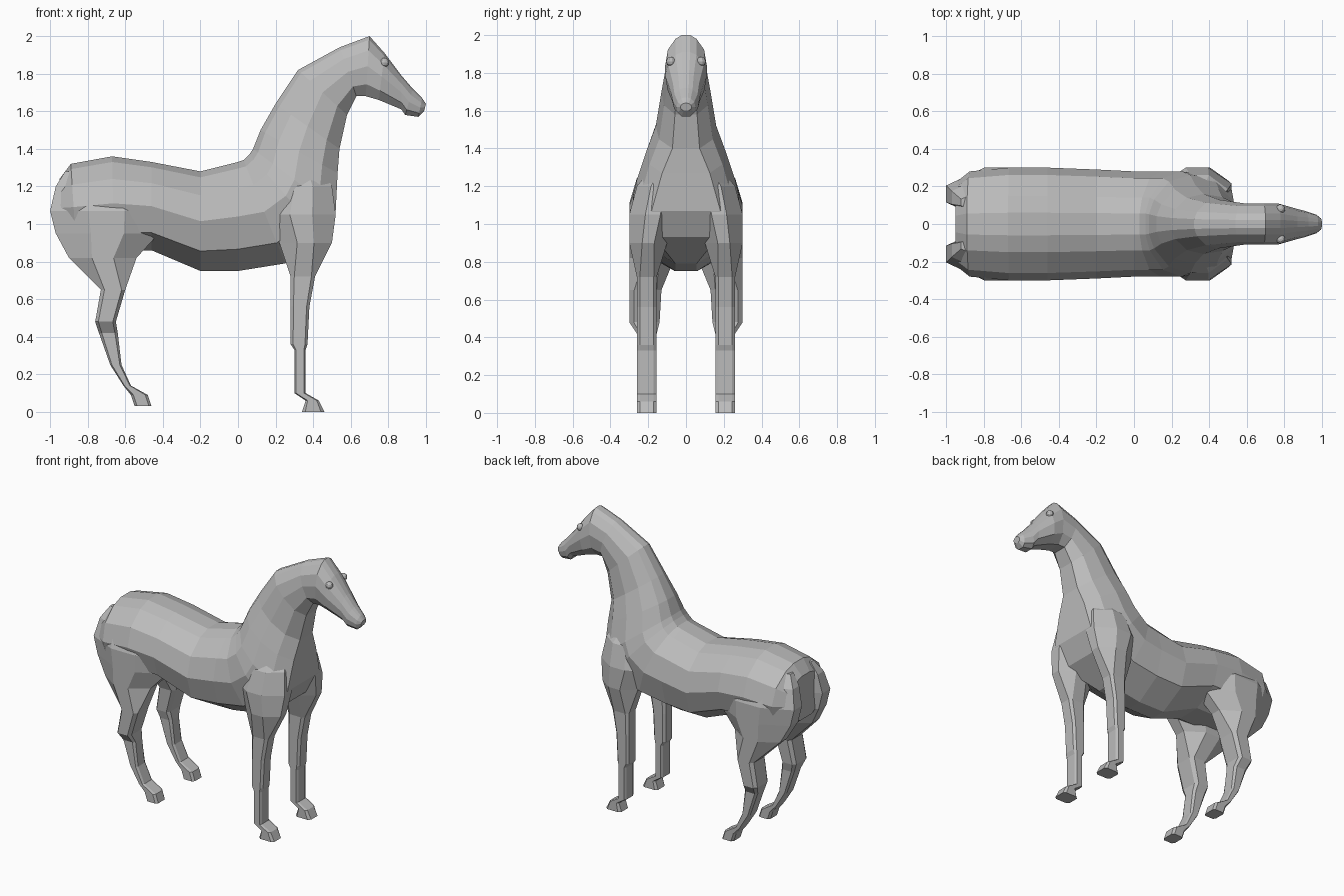
import bpy
import bmesh
from mathutils import Vector

cube = bpy.data.objects.get("Cube")
if cube:
    bpy.data.objects.remove(cube, do_unlink=True)

# One plain grey coat for the whole animal
coat = bpy.data.materials.new("grey_coat")
coat.use_nodes = True
grey = (0.5, 0.5, 0.5, 1)
coat.diffuse_color = grey
coat.node_tree.nodes["Principled BSDF"].inputs["Base Color"].default_value = grey


def finish(name, bm, mirrored=False):
    """Turn a bmesh into a flat shaded object, optionally mirrored across y."""
    bmesh.ops.recalc_face_normals(bm, faces=bm.faces[:])
    mesh = bpy.data.meshes.new(name)
    bm.to_mesh(mesh)
    bm.free()
    mesh.materials.append(coat)
    obj = bpy.data.objects.new(name, mesh)
    bpy.context.collection.objects.link(obj)
    if mirrored:
        mirror = obj.modifiers.new("left_and_right", 'MIRROR')
        mirror.use_axis = (False, True, False)
        mirror.use_mirror_merge = False
    return obj


def loft(name, sections, mirrored=False):
    """Skin a row of equal-sided cross-sections and cap both ends."""
    bm = bmesh.new()
    rings = [[bm.verts.new(point) for point in section] for section in sections]
    for ring, following in zip(rings, rings[1:]):
        for i in range(len(ring)):
            bm.faces.new((ring[i - 1], ring[i], following[i], following[i - 1]))
    bm.faces.new(rings[0])
    bm.faces.new(rings[-1])
    return finish(name, bm, mirrored)


def body_section(top_x, top_z, low_x, low_z, width, low_share=0.45):
    """Twelve-sided section hung between a back point and a belly point.

    The section is widest halfway down; the crest is a narrow bevelled band
    and the underside is a share of the full half width.
    """
    top = Vector((top_x, 0, top_z))
    low = Vector((low_x, 0, low_z))
    steps = ((0, 0.2), (0.06, 0.5), (0.24, 0.87), (0.5, 1),
             (0.8, 0.8 + 0.2 * low_share), (1, low_share))
    half = [(top.lerp(low, t), Vector((0, width * share, 0)))
            for t, share in steps]
    left = [point + offset for point, offset in half]
    right = [point - offset for point, offset in half]
    return left + right[::-1]


def leg_section(z, back, front, inner=0.155, outer=0.26):
    """Level rectangle with cut corners, rounder on the heavy upper leg."""
    cut = 0.34 if z > 0.8 else 0.15
    dx = (front - back) * cut
    dy = (outer - inner) * cut
    return [Vector((x, y, z)) for x, y in (
        (back + dx, inner), (front - dx, inner),
        (front, inner + dy), (front, outer - dy),
        (front - dx, outer), (back + dx, outer),
        (back, outer - dy), (back, inner + dy))]


# Trunk, neck and head in one skin: back point, belly point, half width
body = [
    (-0.95, 1.24, -0.95, 0.93, 0.22, 0.3),
    (-0.89, 1.32, -0.86, 0.86, 0.28, 0.3),
    (-0.67, 1.36, -0.66, 0.86, 0.3, 0.3),
    (-0.46, 1.33, -0.46, 0.86, 0.3, 0.3),
    (-0.2, 1.28, -0.2, 0.75, 0.29, 0.2),
    (0, 1.33, 0, 0.75, 0.28, 0.2),
    (0.03, 1.34, 0.25, 0.79, 0.28, 0.2),
    (0.06, 1.37, 0.45, 0.93, 0.28, 0.6),
    (0.08, 1.4, 0.52, 1.07, 0.26, 0.7),
    (0.12, 1.5, 0.53, 1.27, 0.21, 0.6),
    (0.2, 1.64, 0.54, 1.4, 0.16),
    (0.32, 1.82, 0.58, 1.58, 0.13),
    (0.54, 1.94, 0.63, 1.68, 0.11),
    (0.7, 2, 0.68, 1.68, 0.11),
    (0.78, 1.91, 0.75, 1.66, 0.11),
    (0.87, 1.79, 0.87, 1.61, 0.08),
    (0.93, 1.72, 0.89, 1.58, 0.07),
    (0.98, 1.67, 0.96, 1.57, 0.05),
    (1, 1.64, 0.99, 1.6, 0.03),
]
loft("body_neck_and_head", [body_section(*row) for row in body])

# Legs from top to hoof: height, back, front, then inner and outer side
# where the limb is broader than the plain shank
front_leg = [
    (1.3, 0.2, 0.45, 0.04, 0.18),
    (1.2, 0.2, 0.5, 0.04, 0.26),
    (1.05, 0.15, 0.52, 0.05, 0.3),
    (0.9, 0.22, 0.5, 0.1, 0.3),
    (0.72, 0.28, 0.41),
    (0.56, 0.28, 0.38),
    (0.36, 0.28, 0.37),
    (0.33, 0.3, 0.36),
    (0.1, 0.3, 0.36),
    (0.06, 0.36, 0.43),
    (0, 0.34, 0.46),
]
hind_leg = [
    (1.28, -0.92, -0.66, 0.06, 0.17),
    (1.2, -0.97, -0.5, 0.03, 0.25),
    (1.07, -1, -0.4, 0.02, 0.3),
    (0.95, -0.97, -0.42, 0.02, 0.3),
    (0.82, -0.9, -0.54, 0.06, 0.3),
    (0.65, -0.73, -0.6, 0.13, 0.3),
    (0.48, -0.76, -0.65, 0.14, 0.3),
    (0.42, -0.74, -0.64),
    (0.25, -0.68, -0.62),
    (0.14, -0.61, -0.57),
    (0.09, -0.57, -0.48),
    (0.03, -0.55, -0.46),
]
for name, rows in (("front_legs", front_leg), ("hind_legs", hind_leg)):
    loft(name, [leg_section(*row) for row in rows], mirrored=True)

# Eyes
eye = bmesh.new()
bmesh.ops.create_uvsphere(eye, u_segments=10, v_segments=6, radius=0.025)
bmesh.ops.translate(eye, verts=eye.verts[:], vec=(0.78, 0.08, 1.86))
finish("eyes", eye, mirrored=True)
